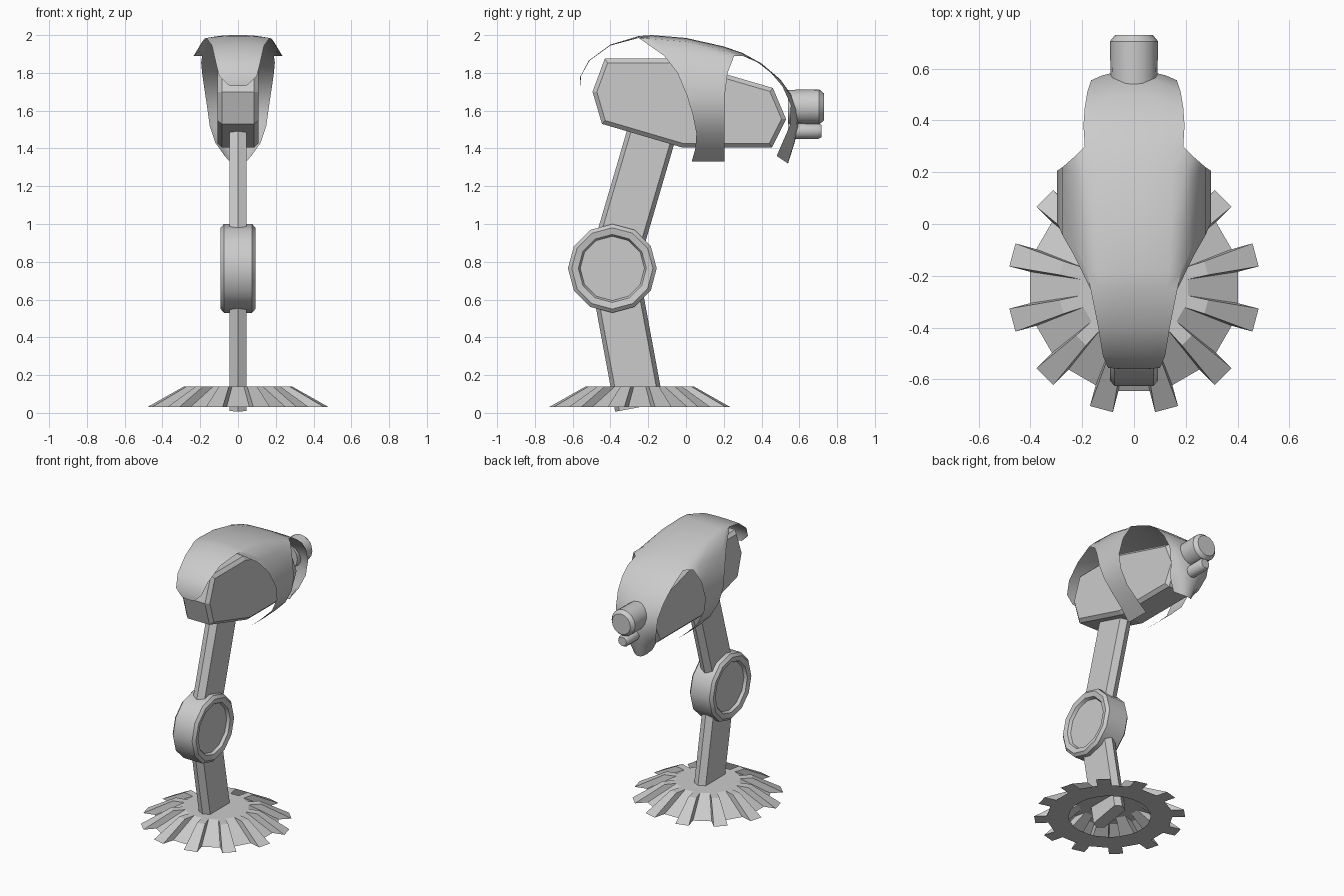
import bpy, bmesh
from math import sin, cos, pi, radians
from mathutils import Vector, Matrix

cube = bpy.data.objects.get("Cube")
if cube:
    bpy.data.objects.remove(cube, do_unlink=True)

grey = bpy.data.materials.new("plain_grey")
grey.use_nodes = True
grey.diffuse_color = (0.6, 0.6, 0.6, 1)
grey.node_tree.nodes["Principled BSDF"].inputs["Base Color"].default_value = (0.6, 0.6, 0.6, 1)


def finish(name, bm, smooth=None):
    bmesh.ops.remove_doubles(bm, verts=bm.verts, dist=0.0005)
    bmesh.ops.recalc_face_normals(bm, faces=bm.faces)
    mesh = bpy.data.meshes.new(name)
    bm.to_mesh(mesh)
    bm.free()
    mesh.materials.append(grey)
    obj = bpy.data.objects.new(name, mesh)
    bpy.context.collection.objects.link(obj)
    if smooth:
        bpy.ops.object.select_all(action='DESELECT')
        obj.select_set(True)
        bpy.context.view_layer.objects.active = obj
        bpy.ops.object.shade_smooth_by_angle(angle=radians(smooth))
    return obj


def bridge(bm, a, b, closed=True):
    n = len(a)
    for i in range(n if closed else n - 1):
        j = (i + 1) % n
        bm.faces.new((a[i], a[j], b[j], b[i]))


def lathe(name, profile, centre, axis, sides=12, smooth=None):
    """Rings of (radius, height) along an axis, capped at both ends."""
    bm = bmesh.new()
    turn = Vector((0, 0, 1)).rotation_difference(Vector(axis)).to_matrix()
    rings = [[bm.verts.new(Vector(centre) + turn @ Vector(
        (r * cos(2 * pi * i / sides), r * sin(2 * pi * i / sides), h)))
        for i in range(sides)] for r, h in profile]
    for a, b in zip(rings, rings[1:]):
        bridge(bm, a, b)
    bm.faces.new(rings[0])
    bm.faces.new(rings[-1])
    return finish(name, bm, smooth)


def arm(name, start, end):
    """Flat bar with ridged front and back edges."""
    bm = bmesh.new()
    p, q = Vector((0, *start)), Vector((0, *end))
    side = (q - p).normalized().cross(Vector((1, 0, 0)))
    section = [(0.045, 0.108), (0, 0.13), (-0.045, 0.108)]
    section += [(-x, -w) for x, w in section]
    rings = [[bm.verts.new(c + side * w + Vector((x, 0, 0))) for x, w in section]
             for c in (p, q)]
    bridge(bm, *rings)
    for r in rings:
        bm.faces.new(r)
    return finish(name, bm)


# Base: hollow flared gear with twelve sloping teeth
def gear_ring(bm, root, tip, half, z):
    ring = []
    for k in range(12):
        mid = radians(15 + 30 * k)
        for r, off in ((root, -half - 1), (tip, -half), (tip, half), (root, half + 1)):
            a = mid + radians(off)
            ring.append(bm.verts.new((r * cos(a), r * sin(a) - 0.245, z)))
    return ring


bm = bmesh.new()
top = gear_ring(bm, 0.21, 0.29, 5.4, 0.14)
low = gear_ring(bm, 0.405, 0.488, 5.4, 0.03)
hole = [bm.verts.new(((v.co.x) * 0.265 / r, (v.co.y + 0.245) * 0.265 / r - 0.245, 0.03))
        for v in low for r in [(v.co.xy - Vector((0, -0.245))).length]]
bridge(bm, top, low)
bridge(bm, low, hole)
bm.faces.new(top)
finish("gear_base", bm)

# Leg: two bars and a round joint
arm("lower_arm", (-0.247, 0.03), (-0.375, 0.72))
arm("upper_arm", (-0.39, 0.77), (-0.155, 1.57))
half_joint = [(0.17, 0.065), (0.18, 0.085), (0.215, 0.092), (0.235, 0.075)]
lathe("knee_joint", [(r, -h) for r, h in half_joint] + half_joint[::-1],
      (0, -0.39, 0.765), (1, 0, 0), 12, 35)

# Head core: bevelled side profile
outline = [(-0.495, 1.70), (-0.43, 1.875), (-0.07, 1.875), (0.46, 1.72),
           (0.53, 1.555), (0.455, 1.405), (-0.02, 1.405), (-0.445, 1.53)]
bm = bmesh.new()
rings = [[bm.verts.new((x, y, z)) for y, z in outline] for x in (-0.108, 0.108)]
bridge(bm, *rings)
caps = [bm.faces.new(r) for r in rings]
bmesh.ops.bevel(bm, geom=[e for f in caps for e in f.edges], offset=0.022,
                segments=1, affect='EDGES')
finish("head_core", bm)

# Shell: centre spine (y, z), half width and edge (y, z)
spine = [(-0.56, 1.73, 0.05, -0.56, 1.735), (-0.56, 1.78, 0.1, -0.555, 1.785),
         (-0.515, 1.865, 0.12, -0.51, 1.865), (-0.4, 1.95, 0.138, -0.4, 1.945),
         (-0.25, 1.995, 0.168, -0.25, 1.985), (-0.18, 2.0, 0.18, -0.18, 1.98),
         (0, 1.985, 0.19, 0, 1.965), (0.2, 1.94, 0.195, 0.2, 1.92),
         (0.3, 1.905, 0.19, 0.3, 1.89), (0.4, 1.85, 0.195, 0.38, 1.855),
         (0.5, 1.765, 0.19, 0.45, 1.80), (0.56, 1.68, 0.18, 0.51, 1.73),
         (0.59, 1.6, 0.165, 0.555, 1.63), (0.595, 1.52, 0.15, 0.55, 1.52),
         (0.575, 1.43, 0.12, 0.51, 1.43), (0.54, 1.32, 0.07, 0.48, 1.36)]
# Strap: x, z, front y and back y
strap = [(0.235, 1.89, -0.115, 0.255), (0.275, 1.80, -0.045, 0.22),
         (0.297, 1.68, 0.005, 0.205), (0.282, 1.58, 0.035, 0.205),
         (0.23, 1.48, 0.055, 0.205), (0.15, 1.40, 0.05, 0.205),
         (0.07, 1.33, 0.03, 0.205)]
bm = bmesh.new()
for s in (1, -1):
    rows = []
    for y, z, w, ey, ez in spine:
        rows.append([bm.verts.new((s * w * t, y + (ey - y) * t ** 2.5,
                                   z + (ez - z) * t ** 2.5))
                     for t in (0, 0.25, 0.5, 0.75, 1)])
    for a, b in zip(rows, rows[1:]):
        bridge(bm, a, b, False)
    edge = [r[-1] for r in rows[4:9]]
    spread = [(v.co.y + 0.25) / 0.55 for v in edge]
    for x, z, y0, y1 in strap:
        nxt = [bm.verts.new((s * x, y0 + (y1 - y0) * t, z)) for t in spread]
        bridge(bm, edge, nxt, False)
        edge = nxt
finish("head_shell", bm, 50)

# Rear nozzles
lathe("large_nozzle", [(0.09, 0.54), (0.093, 0.705), (0.072, 0.73)],
      (0, 0, 1.62), (0, 1, 0), 16, 35)
lathe("small_nozzle", [(0.042, 0.54), (0.042, 0.70), (0.032, 0.718)],
      (0, 0, 1.492), (0, 1, 0), 12, 35)
